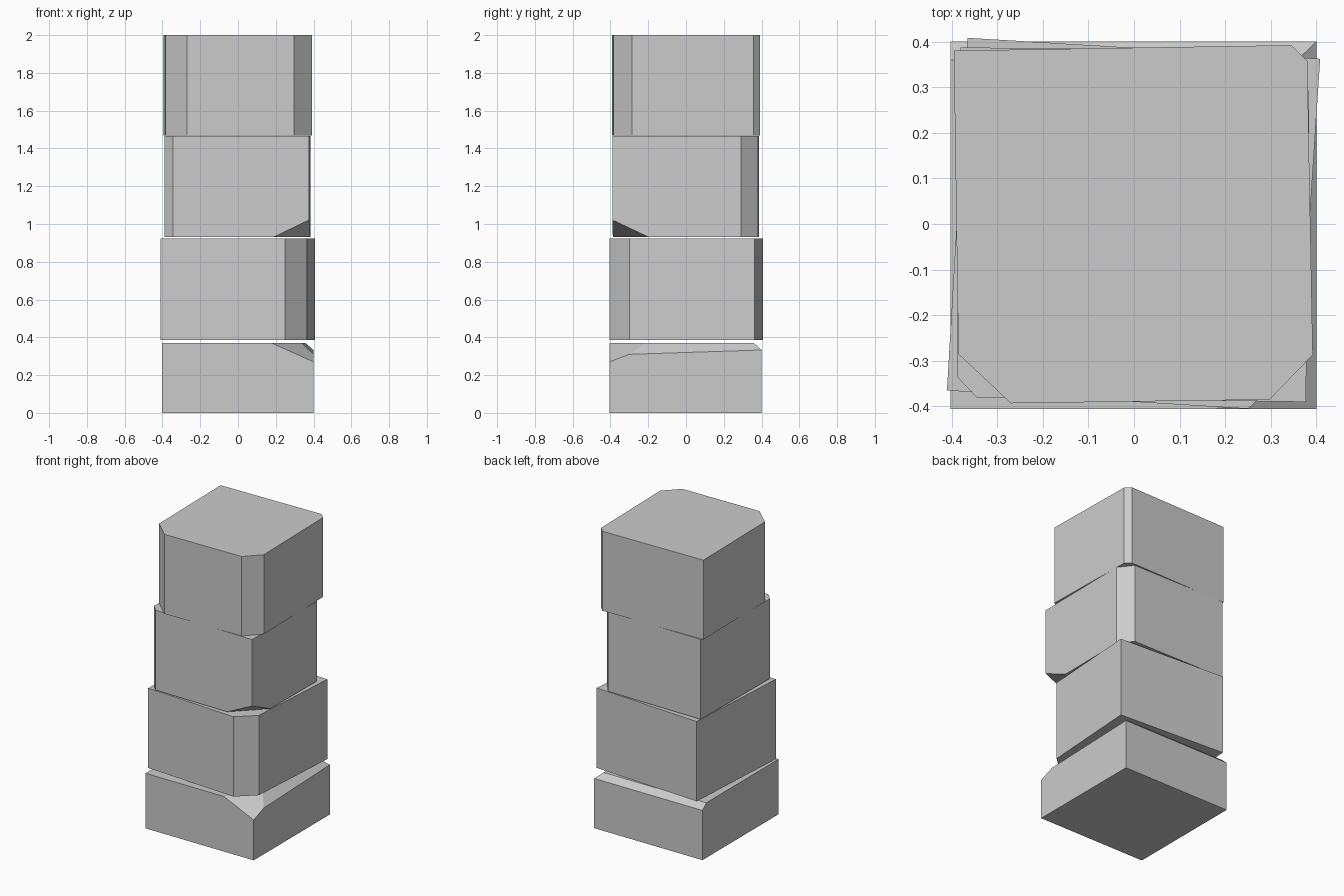
import bpy
import bmesh
from mathutils import Vector

cube = bpy.data.objects.get("Cube")
if cube:
    bpy.data.objects.remove(cube, do_unlink=True)

# Single plain stone colour
stone = bpy.data.materials.new("stone_grey")
stone.use_nodes = True
GREY = (0.6, 0.6, 0.6, 1)
stone.diffuse_color = GREY
stone.node_tree.nodes["Principled BSDF"].inputs["Base Color"].default_value = GREY


def block(name, outline, bottom, top, cuts=()):
    """Extrude an outline into a block, then chip it with planes through three points."""
    bm = bmesh.new()
    base = bm.faces.new([bm.verts.new((x, y, bottom)) for x, y in outline])
    side = bmesh.ops.extrude_face_region(bm, geom=[base])["geom"]
    bmesh.ops.translate(bm, vec=(0, 0, top - bottom),
                        verts=[v for v in side if isinstance(v, bmesh.types.BMVert)])
    centre = Vector((0, 0, (bottom + top) / 2))
    for points in cuts:
        a, b, c = map(Vector, points)
        normal = (b - a).cross(c - a)
        if normal.dot(a - centre) < 0:
            normal.negate()
        bmesh.ops.bisect_plane(bm, geom=bm.verts[:] + bm.edges[:] + bm.faces[:],
                               plane_co=a, plane_no=normal, clear_outer=True)
        # Close the chipped opening
        bmesh.ops.holes_fill(bm, edges=[e for e in bm.edges if e.is_boundary])
    bmesh.ops.recalc_face_normals(bm, faces=bm.faces[:])
    mesh = bpy.data.meshes.new(name)
    bm.to_mesh(mesh)
    bm.free()
    mesh.materials.append(stone)
    obj = bpy.data.objects.new(name, mesh)
    bpy.context.collection.objects.link(obj)
    return obj


# Low base slab: worn right and back top edges, chipped front corner
block("base_block",
      [(-0.402, -0.405), (0.4, -0.405), (0.4, 0.4), (-0.402, 0.4)], 0, 0.369,
      [[(0.4, -0.3, 0.31), (0.4, 0.4, 0.333), (0.345, 0, 0.369)],
       [(-0.4, 0.4, 0.333), (0.4, 0.4, 0.333), (0, 0.36, 0.369)],
       [(0.18, -0.405, 0.369), (0.4, -0.405, 0.27), (0.4, -0.3, 0.31)]])

# Slightly turned lower block with one cut corner
block("lower_block",
      [(-0.41, -0.365), (0.25, -0.405), (0.365, -0.3), (0.408, 0.362), (-0.365, 0.408)],
      0.387, 0.922)

# Middle block with two cut corners and a chip underneath
block("middle_block",
      [(-0.388, -0.335), (-0.345, -0.38), (0.377, -0.39),
       (0.384, 0.29), (0.312, 0.38), (-0.38, 0.387)],
      0.932, 1.467,
      [[(0.19, -0.388, 0.932), (0.377, -0.39, 1.022), (0.379, -0.2, 0.932)]])

# Top block with three cut corners
block("top_block",
      [(-0.395, 0.38), (-0.385, -0.285), (-0.27, -0.393), (0.297, -0.385),
       (0.392, -0.287), (0.38, 0.357), (0.345, 0.392)],
      1.468, 2.0)
